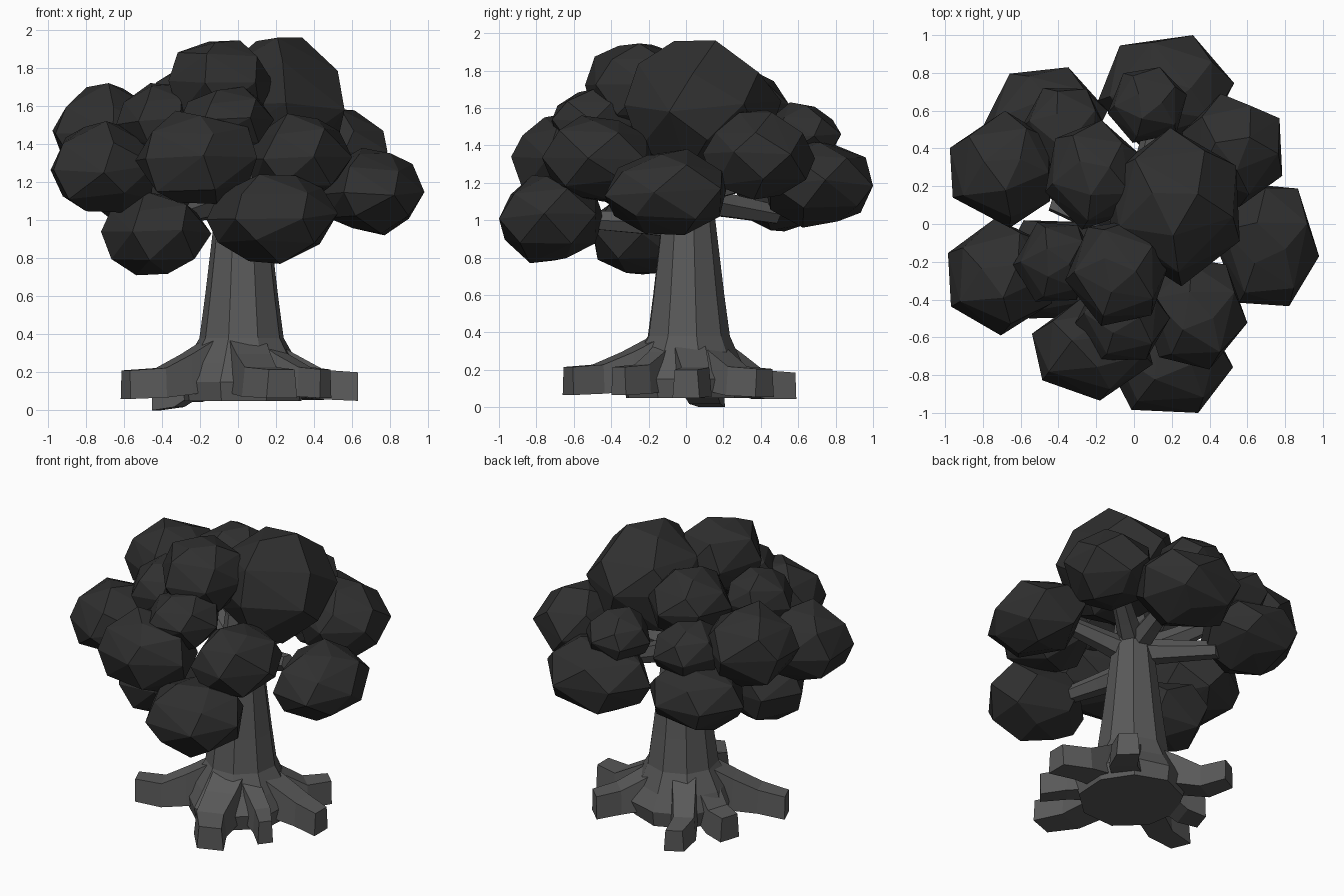
import bpy, bmesh, math, random
from mathutils import Vector

if "Cube" in bpy.data.objects:
    bpy.data.objects.remove(bpy.data.objects["Cube"])


def material(name, v):
    m = bpy.data.materials.new(name)
    m.diffuse_color = (v, v, v, 1)
    m.use_nodes = True
    m.node_tree.nodes["Principled BSDF"].inputs["Base Color"].default_value = m.diffuse_color
    return m


BARK = material("bark_grey", 0.1)
LEAF = material("leaf_dark_grey", 0.029)


def finish(name, bm, mat):
    bmesh.ops.recalc_face_normals(bm, faces=bm.faces)
    me = bpy.data.meshes.new(name)
    bm.to_mesh(me)
    bm.free()
    me.materials.append(mat)
    ob = bpy.data.objects.new(name, me)
    bpy.context.collection.objects.link(ob)
    return ob


def loft(name, rings, mat):
    bm = bmesh.new()
    vs = [[bm.verts.new(p) for p in r] for r in rings]
    n = len(vs[0])
    for a, b in zip(vs, vs[1:]):
        for i in range(n):
            bm.faces.new((a[i], a[(i + 1) % n], b[(i + 1) % n], b[i]))
    bm.faces.new(vs[0][::-1])
    bm.faces.new(vs[-1])
    return finish(name, bm, mat)


# Trunk: nine-sided, flared at the foot
random.seed(4)
profile = [(0.05, 0.33), (0.15, 0.35), (0.25, 0.29), (0.38, 0.225), (0.6, 0.195),
           (0.85, 0.165), (1.1, 0.135), (1.4, 0.1)]
rings = []
for z, r in profile:
    ring = []
    for i in range(9):
        a = math.tau * (i + 0.3) / 9
        k = r * (1 + (random.uniform(-0.06, 0.06) if z < 0.3 else 0))
        ring.append((0.02 + k * math.cos(a), 0.01 + k * math.sin(a), z))
    rings.append(ring)
loft("trunk", rings, BARK)

# Roots: square-section arms that leave the trunk and bend level
# end x, end y, end centre z, width, sideways bend
roots = [(-0.59, -0.25, 0.135, 0.15, 0.05), (0.23, -0.63, 0.14, 0.19, -0.05),
         (0.46, -0.36, 0.14, 0.11, 0.03), (0.63, 0.0, 0.125, 0.16, 0.05),
         (0.4, 0.42, 0.13, 0.16, -0.04), (-0.3, 0.56, 0.11, 0.14, 0.04),
         (-0.43, 0.14, 0.085, 0.16, 0.0)]
for k, (x, y, z, w, bend) in enumerate(roots):
    d = Vector((x, y, 0))
    side = Vector((-y, x, 0)).normalized()
    rings = []
    for t, cz, h, ww, b in ((0.15, 0.26, 0.3, 1.3, 0), (0.48, 0.19, 0.21, 1.2, 0.6),
                            (0.72, z + 0.01, 0.155, 1.1, 1), (1, z, 0.15, 0.9, 0)):
        c = d * t + side * bend * b
        low, top = max(cz - h / 2, 0.0 if z < 0.1 else 0.045), cz + h / 2
        rings.append([c + side * (ww * w / 2) + Vector((0, 0, low)),
                      c - side * (ww * w / 2) + Vector((0, 0, low)),
                      c - side * (ww * w * 0.42) + Vector((0, 0, top)),
                      c + side * (ww * w * 0.42) + Vector((0, 0, top))])
    # the low root touches the ground
    if z < 0.1:
        for p in rings[3][:2]:
            p.z = 0.0
    loft(f"root_{k + 1}", rings, BARK)

# Branches: tapered six-sided arms hidden among the leaves
branches = [((0, 0, 1.12), (-0.28, 0.48, 1.03)),
            ((0, 0, 0.98), (0.1, -0.5, 1.0)), ((0, 0, 1.1), (0.45, -0.1, 1.2)),
            ((0, 0, 1.15), (0.1, 0.48, 1.25)), ((0, 0, 1.15), (0.35, 0.26, 1.33)),
            ((0, 0, 1.1), (-0.45, 0.2, 1.4))]
for k, (a, b) in enumerate(branches):
    a, b = Vector(a), Vector(b)
    q = (b - a).to_track_quat('Z', 'Y')
    loft(f"branch_{k + 1}",
         [[a.lerp(b, t) + q @ Vector((r * math.cos(i * math.tau / 6), r * math.sin(i * math.tau / 6), 0))
           for i in range(6)] for t, r in ((0, 0.09), (0.5, 0.07), (1, 0.055))], BARK)

# Leaf clumps: faceted hulls of stacked point rings (centre, radii, turn in degrees)
clumps = [(0.215, 0.09, 1.61, 0.345, 0.42, 0.35, 30), (-0.09, -0.26, 1.71, 0.275, 0.28, 0.235, 10),
          (-0.22, 0.26, 1.62, 0.25, 0.29, 0.21, 20), (-0.42, -0.2, 1.52, 0.22, 0.21, 0.2, 0),
          (-0.06, -0.5, 1.52, 0.25, 0.22, 0.18, 0), (-0.71, 0.29, 1.47, 0.265, 0.31, 0.25, 33),
          (-0.71, -0.28, 1.28, 0.275, 0.31, 0.24, 36), (-0.22, -0.66, 1.33, 0.32, 0.275, 0.245, 38),
          (0.32, -0.47, 1.33, 0.28, 0.3, 0.23, -10), (0.18, -0.72, 1.005, 0.345, 0.28, 0.235, -8),
          (-0.43, -0.24, 0.93, 0.29, 0.26, 0.22, 0), (0.7, -0.11, 1.15, 0.28, 0.325, 0.23, -6),
          (0.52, 0.39, 1.35, 0.265, 0.3, 0.24, 38), (0.17, 0.71, 1.19, 0.36, 0.29, 0.23, 8),
          (0.07, 0.63, 1.46, 0.21, 0.2, 0.17, 10), (-0.47, 0.55, 1.16, 0.33, 0.28, 0.22, 5),
          (-0.37, 0.5, 1.43, 0.23, 0.22, 0.18, 0)]
for k, c in enumerate(clumps):
    rng = random.Random(k * 7 + 5)
    pts = []
    # height, ring radius, points, extra turn
    for z, r, n, off in ((0, 1, 6, 0), (0.6, 0.82, 5, 30), (-0.6, 0.82, 5, 40),
                         (0.96, 0.36, 3, 0), (-0.96, 0.36, 3, 60)):
        for i in range(n):
            a = math.radians(c[6] + off + 360 * i / n + rng.uniform(-6, 6))
            pts.append(Vector((r * math.cos(a), r * math.sin(a), z + rng.uniform(-0.1, 0.1))))
    # fit the hull exactly to its extents
    for ax in range(3):
        lo, hi = min(p[ax] for p in pts), max(p[ax] for p in pts)
        for p in pts:
            p[ax] = c[ax] + c[ax + 3] * (2 * (p[ax] - lo) / (hi - lo) - 1)
    bm = bmesh.new()
    for p in pts:
        bm.verts.new(p)
    bmesh.ops.convex_hull(bm, input=bm.verts)
    finish(f"leaf_clump_{k + 1}", bm, LEAF)
